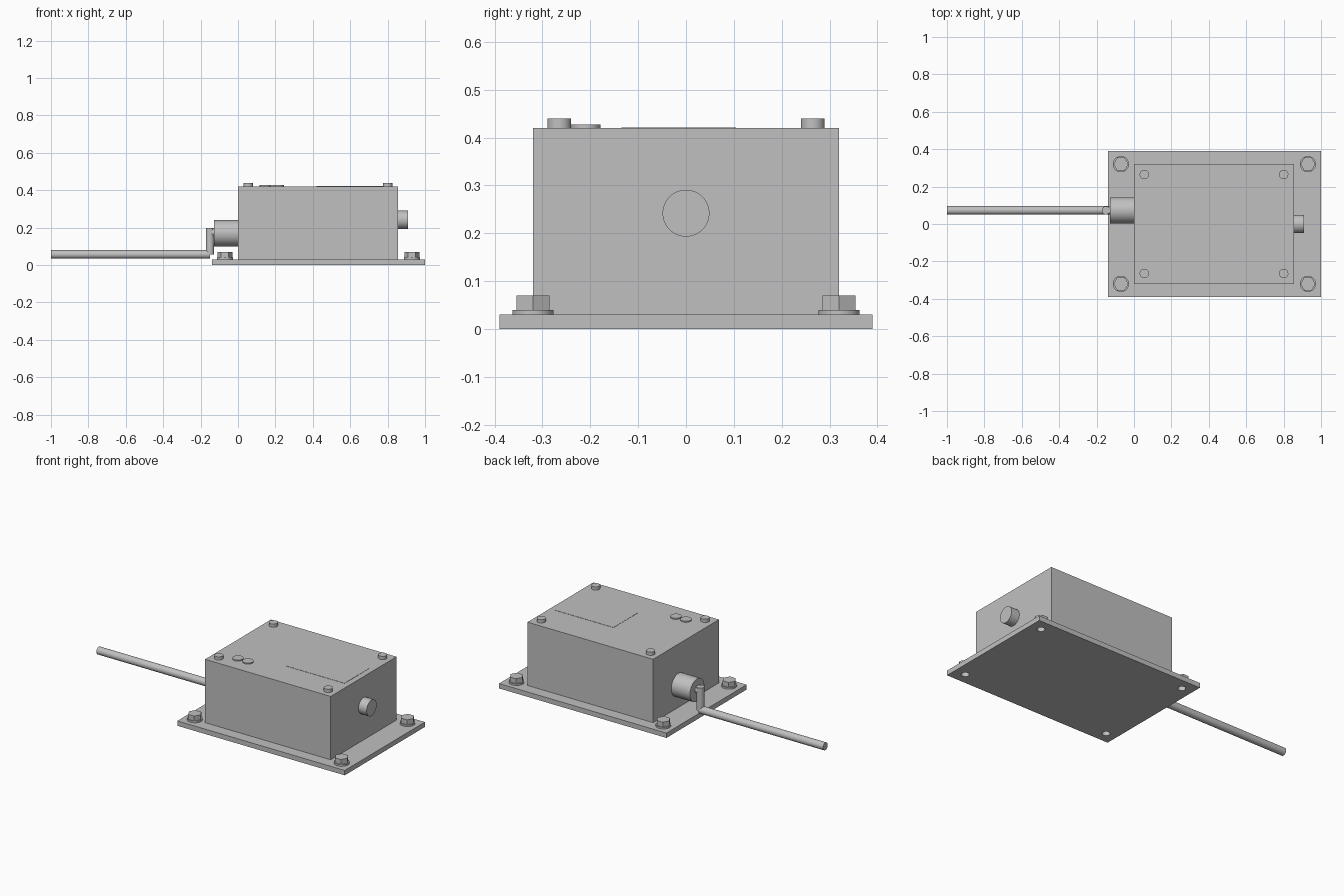
import bpy, math
from mathutils import Vector

default = bpy.data.objects.get("Cube")
if default:
    bpy.data.objects.remove(default, do_unlink=True)

grey = bpy.data.materials.new("plain grey")
grey.use_nodes = True
grey.diffuse_color = (0.53, 0.53, 0.53, 1)
grey.node_tree.nodes["Principled BSDF"].inputs["Base Color"].default_value = grey.diffuse_color


def finish(name):
    obj = bpy.context.object
    obj.name = name
    obj.data.materials.append(grey)
    return obj


def box(name, low, high):
    low, high = Vector(low), Vector(high)
    bpy.ops.mesh.primitive_cube_add(size=1, location=(low + high) / 2)
    obj = finish(name)
    obj.scale = high - low
    bpy.ops.object.transform_apply(location=False, rotation=False, scale=True)
    return obj


def rod(name, start, end, radius, sides=48):
    """Cylinder running between two points."""
    start, end = Vector(start), Vector(end)
    axis = end - start
    bpy.ops.mesh.primitive_cylinder_add(
        vertices=sides, radius=radius, depth=axis.length, location=(start + end) / 2,
        rotation=axis.to_track_quat('Z', 'Y').to_euler())
    obj = finish(name)
    if sides > 6:
        bpy.ops.object.shade_smooth_by_angle(angle=math.radians(30))
    return obj


# Mounting plate and enclosure
FLOOR, LID = 0.03, 0.42
plate = box("mounting_plate", (-0.14, -0.39, 0), (1, 0.39, FLOOR))
box("enclosure", (0, -0.32, FLOOR), (0.855, 0.32, LID))

# Mounting bolts on washers, above drilled holes
for x in (-0.07, 0.93):
    for y in (-0.32, 0.32):
        cutter = rod("hole_cutter", (x, y, -0.05), (x, y, FLOOR + 0.005), 0.022)
        cutter.hide_render = True
        drill = plate.modifiers.new("hole", 'BOOLEAN')
        drill.operation = 'DIFFERENCE'
        drill.solver = 'EXACT'
        drill.object = cutter
        bpy.context.view_layer.objects.active = plate
        bpy.ops.object.modifier_apply(modifier=drill.name)
        bpy.data.objects.remove(cutter, do_unlink=True)

        rod("washer", (x, y, FLOOR), (x, y, 0.04), 0.043)
        head = rod("bolt_head", (x, y, 0.04), (x, y, 0.07), 0.04, sides=6)
        # Turn the hexagon so that its corners point along x
        head.rotation_euler.z += math.radians(30)

# Lid screws
for x in (0.055, 0.80):
    for y in (-0.265, 0.265):
        rod("lid_screw", (x, y, LID), (x, y, 0.44), 0.025)

# Indicator lights and label on the lid
for x in (0.147, 0.215):
    rod("indicator_light", (x, -0.21, LID), (x, -0.21, 0.427), 0.031)
box("label_plate", (0.42, -0.135, LID), (0.82, 0.105, LID + 0.0015))

# Round button on the side
rod("side_button", (0.855, 0, 0.242), (0.91, 0, 0.242), 0.049)

# Connector with the cable running down and away
Y = 0.073
rod("connector", (-0.127, Y, 0.17), (0, Y, 0.17), 0.07)
rod("cable_stub", (-0.15, Y, 0.175), (-0.12, Y, 0.175), 0.022)
rod("cable_drop", (-0.15, Y, 0.057), (-0.15, Y, 0.198), 0.022)
rod("cable", (-1, Y, 0.057), (-0.15, Y, 0.057), 0.023)
